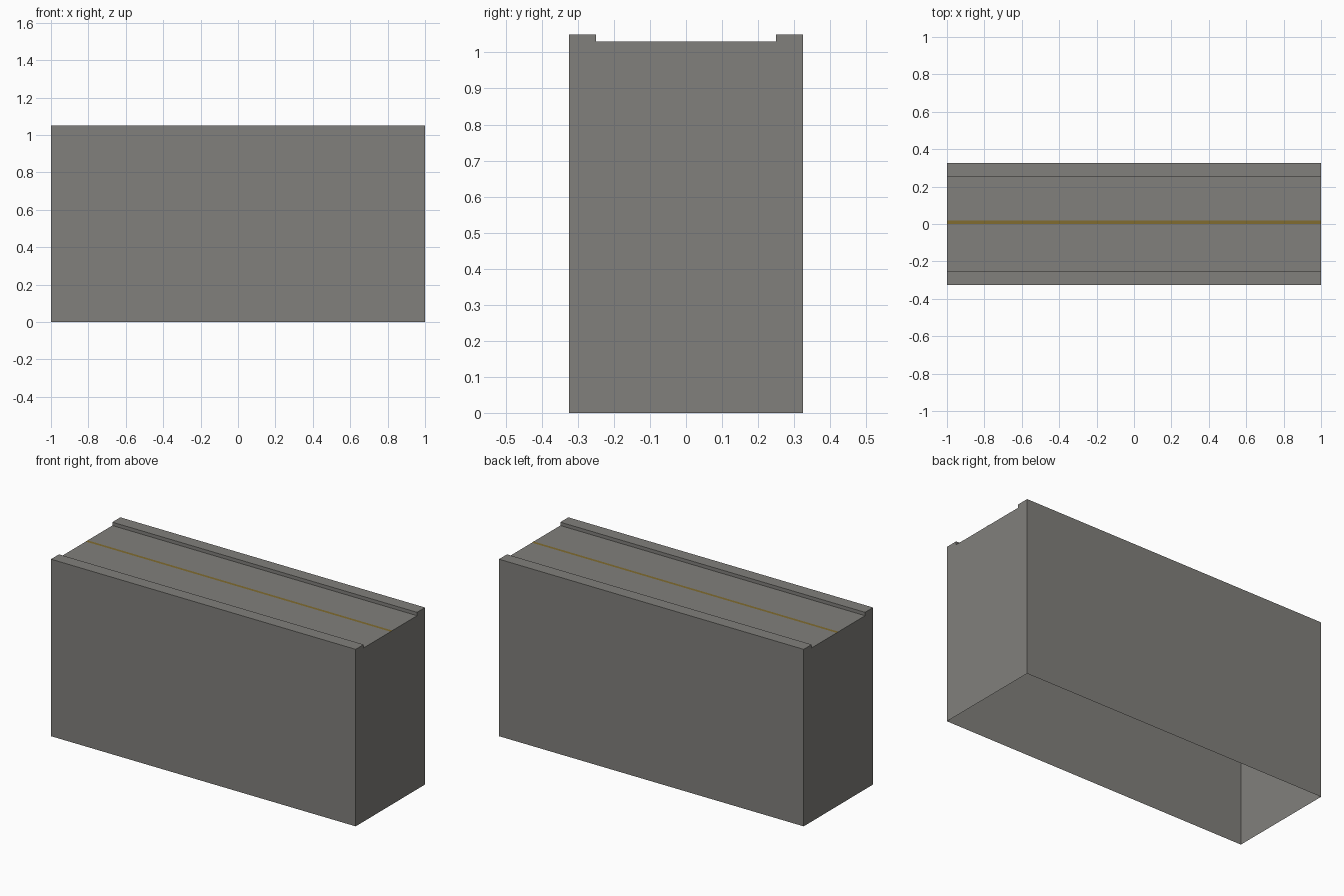
import bpy

if "Cube" in bpy.data.objects:
    bpy.data.objects.remove(bpy.data.objects["Cube"])

def material(name, rgb):
    m = bpy.data.materials.new(name)
    m.diffuse_color = (*rgb, 1)
    m.use_nodes = True
    m.node_tree.nodes["Principled BSDF"].inputs["Base Color"].default_value = m.diffuse_color
    return m

concrete = material("grey concrete", (0.22, 0.215, 0.20))
paint = material("dull yellow paint", (0.22, 0.15, 0.03))

def mesh_object(name, verts, faces, mat):
    me = bpy.data.meshes.new(name)
    me.from_pydata(verts, [], faces)
    me.materials.append(mat)
    ob = bpy.data.objects.new(name, me)
    bpy.context.collection.objects.link(ob)
    return ob

# Road block: end profile (y, z) extruded along x, open underneath
W, C, H, R = 0.325, 0.25, 1.05, 1.03
profile = [(-W, 0), (W, 0), (W, H), (C, H), (C, R), (-C, R), (-C, H), (-W, H)]
n = len(profile)
verts = [(x, y, z) for x in (-1, 1) for y, z in profile]
sides = [(i, i + n, (i + 1) % n + n, (i + 1) % n) for i in range(1, n)]
ends = [tuple(reversed(range(n))), tuple(range(n, 2 * n))]
mesh_object("road_block_with_curbs", verts, sides + ends, concrete)

# Thin painted centre line on the road
mesh_object("centre_line",
            [(-1, 0, R + .0008), (1, 0, R + .0008), (1, .018, R + .0008), (-1, .018, R + .0008)],
            [(0, 1, 2, 3)], paint)
